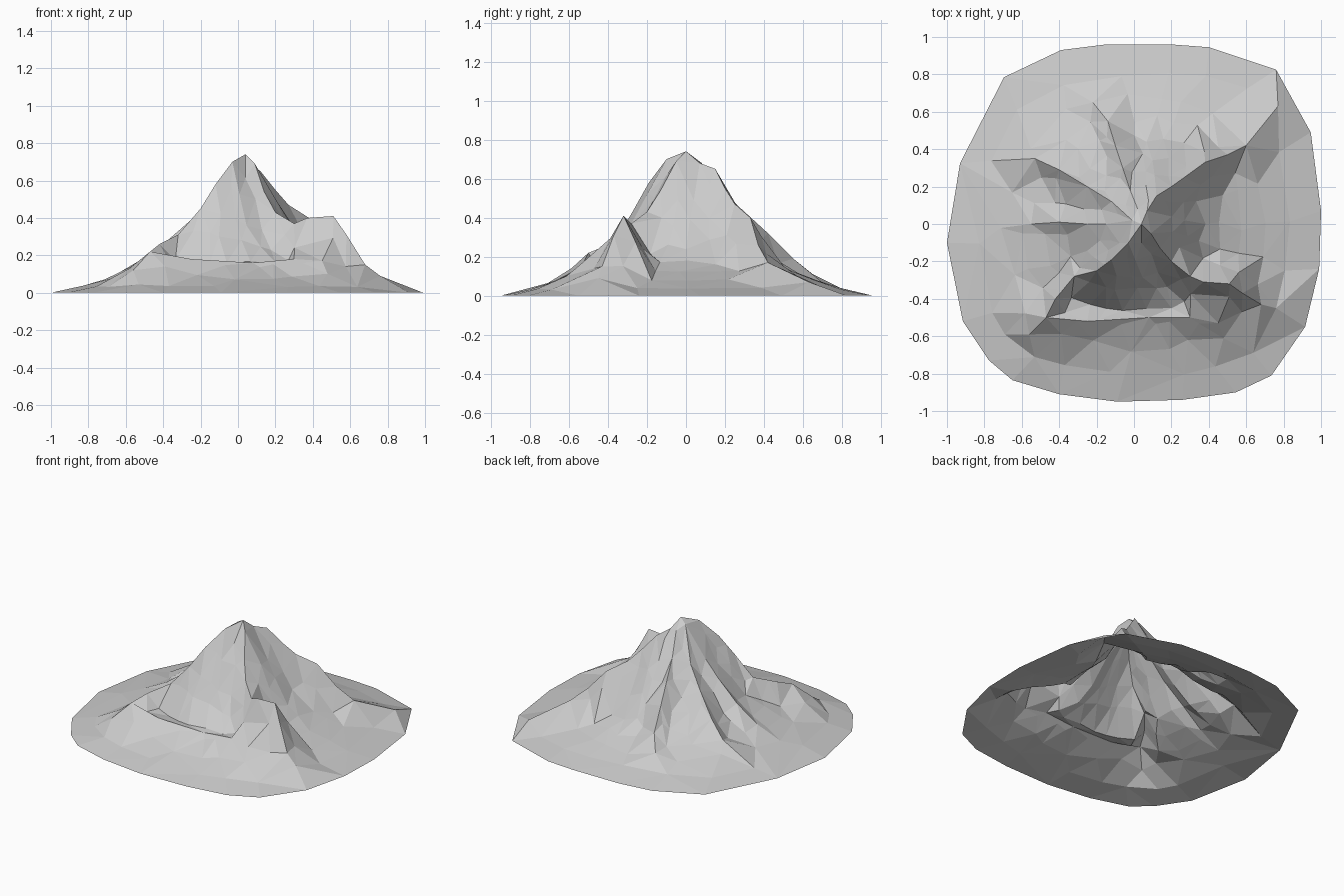
import bpy
import math
import random
from mathutils import Vector
from mathutils.geometry import delaunay_2d_cdt, intersect_point_line

random.seed(4)

default_cube = bpy.data.objects.get("Cube")
if default_cube:
    bpy.data.objects.remove(default_cube, do_unlink=True)

# Foot of the mountain, a rounded square in plan
outline = [Vector(p) for p in (
    (.99, -.24), (1, .07), (.945, .49), (.76, .825), (.4, .945), (.2, .96), (-.15, .96),
    (-.39, .93), (-.695, .785), (-.93, .325), (-1, -.1), (-.915, -.52), (-.775, -.73),
    (-.65, -.835), (-.4, -.91), (-.09, -.95), (.26, -.94), (.545, -.9), (.735, -.81),
    (.915, -.55))]

# Crest lines running down from the summit: side steepness, then path
summit = (.04, 0, .74)
ridges = {
    "north_east": (1.7, [summit, (.07, .07, .68), (.12, .15, .65), (.2, .2, .55),
                         (.27, .25, .47), (.38, .33, .4), (.5, .37, .26),
                         (.6, .42, .17), (.77, .63, .07)]),
    "north": (1.5, [summit, (.02, .08, .68), (-.02, .18, .54), (-.06, .3, .43),
                    (-.1, .42, .32), (-.14, .55, .19), (-.22, .65, .11)]),
    "north_west": (1.2, [(-.01, .02, .71), (-.12, .12, .5), (-.25, .2, .38),
                         (-.4, .29, .26), (-.53, .35, .17)]),
    "west": (1.2, [(-.01, .02, .71), (-.15, 0, .5), (-.25, 0, .39),
                   (-.4, .01, .26), (-.55, 0, .15)]),
    "south_west": (1.7, [summit, (-.03, -.1, .7), (-.12, -.19, .58), (-.2, -.25, .45),
                         (-.32, -.28, .31), (-.42, -.4, .26), (-.47, -.5, .22),
                         (-.56, -.59, .12)]),
    "south_east": (1.7, [summit, (.09, -.05, .69), (.14, -.13, .54), (.2, -.2, .43),
                         (.3, -.28, .37), (.37, -.31, .4), (.51, -.32, .41),
                         (.58, -.37, .31), (.68, -.43, .15), (.76, -.45, .09)]),
    "front_shelf": (.8, [(-.47, -.5, .22), (-.25, -.52, .18), (.08, -.5, .16),
                         (.3, -.5, .18), (.45, -.53, .17)]),
}

# Height of the ground between crests, by share of the way out to the foot
floor_profile = [(0, .74), (.12, .5), (.25, .31), (.35, .24), (.5, .155), (.65, .095),
                 (.8, .045), (1, 0)]


def floor_height(share):
    for (a, za), (b, zb) in zip(floor_profile, floor_profile[1:]):
        if share <= b:
            return za + (zb - za) * (share - a) / (b - a)
    return 0


def ground_height(point, share):
    """Highest of the open slope and the flank of every crest."""
    height = floor_height(share)
    for steepness, path in ridges.values():
        for start, end in zip(path, path[1:]):
            a, b = Vector(start), Vector(end)
            t = intersect_point_line(point, a.xy, b.xy)[1]
            near = a.lerp(b, min(max(t, 0), 1))
            height = max(height, near.z - steepness * (point - near.xy).length)
    return height


def foot_point(turn):
    """Point on the outline at a turn from 0 to 1."""
    position = turn % 1 * len(outline)
    index = int(position)
    return outline[index].lerp(outline[(index + 1) % len(outline)], position - index)


points, heights, edges = [], [], []


def add_point(point, height):
    for index, other in enumerate(points):
        if (other - point).length < .001:
            return index
    points.append(point)
    heights.append(height)
    return len(points) - 1


# Foot and crests become fixed edges of the mesh
foot = [add_point(p, 0) for p in outline]
edges += list(zip(foot, foot[1:] + foot[:1]))
for steepness, path in ridges.values():
    crest = [add_point(Vector(p).xy, p[2]) for p in path]
    edges += list(zip(crest, crest[1:]))

# Scattered rings of points for the slopes and gullies
fixed = list(points)
ring_counts = {.84: 20, .7: 24, .58: 28, .47: 28, .37: 26, .28: 24, .2: 18, .12: 12}
for ring, count in ring_counts.items():
    for step in range(count):
        share = ring + random.uniform(-.025, .025)
        point = foot_point((step + random.uniform(-.25, .25)) / count) * share
        if all((point - other).length > .045 for other in fixed):
            add_point(point, ground_height(point, share))

# Open triangulated surface with no underside
plan, _, faces, sources, _, _ = delaunay_2d_cdt(points, edges, [], 0, .0001)
vertices = []
for point, source in zip(plan, sources):
    if source:
        height = heights[source[0]]
    else:
        height = ground_height(point, min(point.length, 1))
    vertices.append((point.x, point.y, height))
mesh = bpy.data.meshes.new("mountain")
mesh.from_pydata(vertices, [], faces)
mesh.update()
mountain = bpy.data.objects.new("mountain", mesh)
bpy.context.collection.objects.link(mountain)

# Plain grey rock
rock = bpy.data.materials.new("grey_rock")
rock.use_nodes = True
colour = (.6, .6, .6, 1)
rock.diffuse_color = colour
rock.node_tree.nodes["Principled BSDF"].inputs["Base Color"].default_value = colour
mesh.materials.append(rock)
